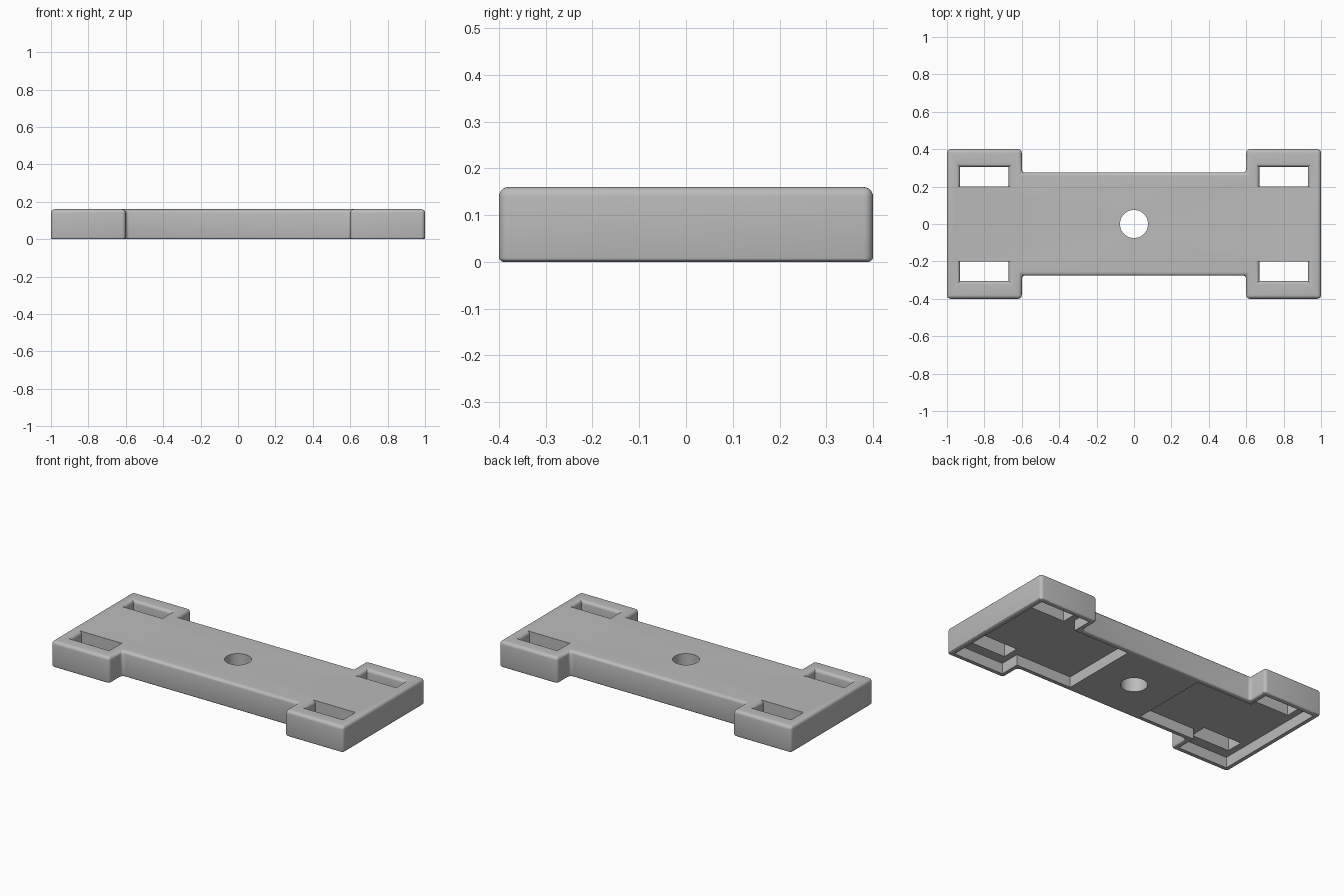
import bpy, bmesh, math

cube = bpy.data.objects.get("Cube")
if cube:
    bpy.data.objects.remove(cube, do_unlink=True)

HEIGHT = 0.16
WALL = 0.03
ROUND = 0.02
RECESS = 0.065

grey = bpy.data.materials.new("plain_grey")
grey.use_nodes = True
colour = (0.5, 0.5, 0.5, 1)
grey.diffuse_color = colour
grey.node_tree.nodes["Principled BSDF"].inputs["Base Color"].default_value = colour


def make_object(name, bm):
    bmesh.ops.recalc_face_normals(bm, faces=bm.faces)
    mesh = bpy.data.meshes.new(name)
    bm.to_mesh(mesh)
    bm.free()
    mesh.materials.append(grey)
    obj = bpy.data.objects.new(name, mesh)
    bpy.context.collection.objects.link(obj)
    return obj


def loft(rings):
    """Closed solid through rings of points."""
    bm = bmesh.new()
    loops = [[bm.verts.new(p) for p in ring] for ring in rings]
    n = len(loops[0])
    for low, high in zip(loops, loops[1:]):
        for i in range(n):
            j = (i + 1) % n
            bm.faces.new((low[i], low[j], high[j], high[i]))
    bm.faces.new(loops[0])
    bm.faces.new(loops[-1])
    return bm


def prism(points, z0, z1):
    return loft([[(x, y, z) for x, y in points] for z in (z0, z1)])


# Plate: wide ends joined by a narrower waist, with rounded edges
quarter = [(0.6, 0.275), (0.6, 0.4), (1, 0.4)]
half = quarter + [(x, -y) for x, y in reversed(quarter)]
outline = half + [(-x, -y) for x, y in half]
bm = prism(outline, 0, HEIGHT)
bmesh.ops.recalc_face_normals(bm, faces=bm.faces)
upper = [e for e in bm.edges if max(v.co.z for v in e.verts) > 0.01]
bmesh.ops.bevel(bm, geom=upper, offset=ROUND, offset_type='OFFSET',
                segments=5, profile=0.5, affect='EDGES')
lower = [e for e in bm.edges if max(v.co.z for v in e.verts) < 0.001]
bmesh.ops.bevel(bm, geom=lower, offset=ROUND / 2, offset_type='OFFSET',
                segments=3, profile=0.5, affect='EDGES')
plate = make_object("base_plate", bm)

cutters = []

# Hollows under both ends, leaving a solid block in the middle
inner = [(0.25, 0.275 - WALL), (0.6 + WALL, 0.275 - WALL),
         (0.6 + WALL, 0.4 - WALL), (1 - WALL, 0.4 - WALL)]
inner += [(x, -y) for x, y in reversed(inner)]
for side, label in ((1, "left"), (-1, "right")):
    hollow = prism([(side * x, y) for x, y in inner], -0.1, RECESS)
    cutters.append(make_object("hollow_cutter_" + label, hollow))

# Corner slots, rounded outwards at the top on the outer edge and both ends
levels = [(-0.1, 0)]
for k in range(6):
    a = math.radians(90 * k / 5)
    levels.append((HEIGHT - ROUND + ROUND * math.sin(a), ROUND * (1 - math.cos(a))))
levels.append((HEIGHT + 0.05, ROUND))
for sx in (1, -1):
    for sy in (1, -1):
        rings = []
        for z, g in levels:
            corners = [(0.67 - g, 0.2), (0.93 + g, 0.2),
                       (0.93 + g, 0.305 + g), (0.67 - g, 0.305 + g)]
            rings.append([(sx * x, sy * y, z) for x, y in corners])
        cutters.append(make_object("slot_cutter", loft(rings)))

# Round centre hole
ring = [(0.075 * math.cos(math.tau * i / 48), 0.075 * math.sin(math.tau * i / 48))
        for i in range(48)]
cutters.append(make_object("hole_cutter", prism(ring, -0.1, HEIGHT + 0.1)))

for cutter in cutters:
    cutter.hide_render = True
    cutter.hide_set(True)
    cut = plate.modifiers.new(cutter.name, 'BOOLEAN')
    cut.operation = 'DIFFERENCE'
    cut.solver = 'EXACT'
    cut.object = cutter

# Apply the cuts, then remove the cutters
bpy.context.view_layer.objects.active = plate
plate.select_set(True)
for cut in list(plate.modifiers):
    bpy.ops.object.modifier_apply(modifier=cut.name)
for cutter in cutters:
    bpy.data.objects.remove(cutter, do_unlink=True)
bpy.ops.object.shade_smooth_by_angle(angle=math.radians(30))
